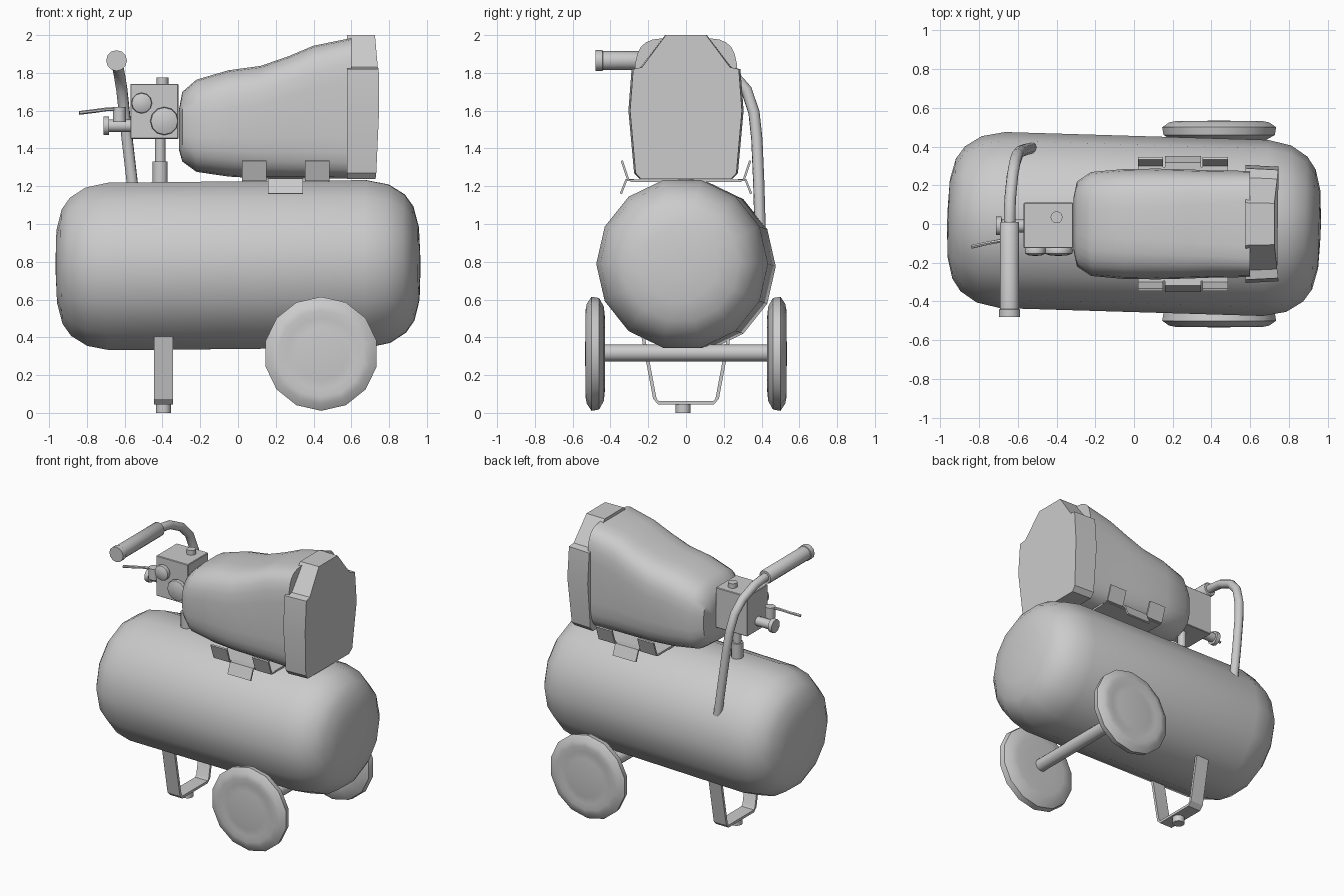
import bpy, bmesh, math
from mathutils import Vector, Matrix

cube = bpy.data.objects.get("Cube")
if cube:
    bpy.data.objects.remove(cube, do_unlink=True)

grey = bpy.data.materials.new("light_grey")
grey.use_nodes = True
colour = (0.6, 0.6, 0.6, 1)
grey.diffuse_color = colour
grey.node_tree.nodes["Principled BSDF"].inputs["Base Color"].default_value = colour


def finish(name, bm, angle=40):
    """Turn a bmesh into a shaded, coloured object."""
    bmesh.ops.recalc_face_normals(bm, faces=bm.faces)
    mesh = bpy.data.meshes.new(name)
    bm.to_mesh(mesh)
    bm.free()
    mesh.materials.append(grey)
    obj = bpy.data.objects.new(name, mesh)
    bpy.context.collection.objects.link(obj)
    bpy.ops.object.select_all(action='DESELECT')
    obj.select_set(True)
    bpy.context.view_layer.objects.active = obj
    bpy.ops.object.shade_smooth_by_angle(angle=math.radians(angle))
    return obj


def loft(name, rings, angle=40):
    """Skin a list of equal-length point rings and cap both ends."""
    bm = bmesh.new()
    loops = [[bm.verts.new(p) for p in ring] for ring in rings]
    n = len(loops[0])
    for a, b in zip(loops, loops[1:]):
        for i in range(n):
            j = (i + 1) % n
            bm.faces.new((a[i], a[j], b[j], b[i]))
    bm.faces.new(loops[0])
    bm.faces.new(loops[-1])
    return finish(name, bm, angle)


def revolve(name, profile, origin, axis, sides=12, phase=0.0, angle=40):
    """Spin (distance, radius) pairs about an axis through origin."""
    axis = Vector(axis).normalized()
    side = Vector((0, 0, 1)) if abs(axis.z) < 0.9 else Vector((1, 0, 0))
    u = axis.cross(side).normalized()
    v = axis.cross(u)
    turns = [math.tau * (i + phase) / sides for i in range(sides)]
    rings = [[Vector(origin) + axis * d + (u * math.cos(t) + v * math.sin(t)) * r
              for t in turns] for d, r in profile]
    return loft(name, rings, angle)


def tube(name, points, radius, sides=10):
    """Sweep a round section along a smooth path."""
    pts = [Vector(p) for p in points]
    rings = []
    side = Vector((1, 0.2, 0))
    for i, p in enumerate(pts):
        tangent = (pts[min(i + 1, len(pts) - 1)] - pts[max(i - 1, 0)]).normalized()
        u = (side - tangent * side.dot(tangent)).normalized()
        v = tangent.cross(u)
        rings.append([p + (u * math.cos(math.tau * k / sides)
                           + v * math.sin(math.tau * k / sides)) * radius
                      for k in range(sides)])
    return loft(name, rings, 50)


def box(name, low, high, bevel=0.0):
    bm = bmesh.new()
    bmesh.ops.create_cube(bm, size=1)
    low, high = Vector(low), Vector(high)
    for v in bm.verts:
        v.co = (low + high) / 2 + Vector(a * b for a, b in zip(v.co, high - low))
    if bevel:
        bmesh.ops.bevel(bm, geom=bm.edges[:], offset=bevel, segments=1, affect='EDGES')
    return finish(name, bm, 30)


def strip(name, path, x0, x1, thickness):
    """Bent sheet metal: a (y, z) path given thickness and an x width."""
    pts = [Vector(p) for p in path]
    rings = []
    for i, p in enumerate(pts):
        t = (pts[min(i + 1, len(pts) - 1)] - pts[max(i - 1, 0)]).normalized()
        n = Vector((-t.y, t.x)) * thickness / 2
        a, b = p + n, p - n
        rings.append([(x0, *a), (x1, *a), (x1, *b), (x0, *b)])
    return loft(name, rings, 30)


# Air tank with domed ends, set slightly askew
half = [(0.965, 0.05), (0.958, 0.2), (0.93, 0.31), (0.885, 0.375), (0.8, 0.43), (0.68, 0.455)]
tank_profile = [(-d, r) for d, r in half] + [(d, r) for d, r in reversed(half)]
revolve("air_tank", tank_profile, (0, 0, 0.782), (1, -0.03, 0.01), 14)

# Wheels and axle
wheel_profile = [(-0.052, 0.12), (-0.05, 0.2), (-0.045, 0.25), (-0.02, 0.295), (0.02, 0.302),
                 (0.045, 0.265), (0.052, 0.23), (0.045, 0.19), (0.05, 0.14), (0.054, 0.05)]
for name, s in (("right", -1), ("left", 1)):
    revolve(name + "_wheel", wheel_profile, (0.44, s * 0.48, 0.313), (0, s, 0), 14, 0.5)
revolve("axle", [(-0.44, 0.045), (0.44, 0.045)], (0.44, 0, 0.317), (0, 1, 0))

# Front leg strap with its foot
strip("front_leg", [(-0.23, 0.42), (-0.165, 0.075), (-0.145, 0.053),
                    (0.145, 0.053), (0.165, 0.075), (0.23, 0.42)], -0.445, -0.345, 0.018)
revolve("foot", [(0, 0.04), (0.05, 0.04)], (-0.395, -0.015, 0), (0, 0, 1))

# Motor cover: rounded box sections growing towards the fan end
sections = [(-0.312, 0.14, 1.39, 1.61, 3), (-0.295, 0.22, 1.33, 1.70, 3),
            (-0.22, 0.27, 1.275, 1.765, 3.2), (-0.05, 0.285, 1.25, 1.815, 3.4),
            (0.12, 0.287, 1.24, 1.838, 3.6), (0.27, 0.283, 1.24, 1.89, 4),
            (0.4, 0.278, 1.24, 1.945, 4.3), (0.6, 0.275, 1.24, 1.985, 5)]


def rounded(x, w, low, high, power, count=28):
    ring = []
    for i in range(count):
        t = math.tau * (i + 0.5) / count
        c, s = math.cos(t), math.sin(t)
        ring.append((x, w * math.copysign(abs(c) ** (2 / power), c),
                     (low + high) / 2
                     + (high - low) / 2 * math.copysign(abs(s) ** (2 / power), s)))
    return ring


loft("motor_cover", [rounded(*s) for s in sections])

# Fan cap with chamfered upper corners: (y, z, end x)
cap = [(0.11, 2.0, 0.725), (0.24, 1.83, 0.74), (0.288, 1.82, 0.745),
       (0.305, 1.6, 0.747), (0.275, 1.27, 0.732), (0.245, 1.237, 0.728)]
outline = cap + [(-y, z, x) for y, z, x in reversed(cap)]
loft("fan_cap", [[(0.577, y, z) for y, z, x in outline],
                 [(x, y * 0.97, z) for y, z, x in outline]], 25)

# Mounting plate with bent tabs on both sides
box("mounting_plate", (0.02, -0.295, 1.222), (0.48, 0.295, 1.236))
for name, s in (("right", -1), ("left", 1)):
    for place, x in (("rear", 0.02), ("front", 0.355)):
        strip(f"{name}_{place}_upper_tab",
              [(s * 0.26, 1.23), (s * 0.305, 1.232), (s * 0.34, 1.335)], x, x + 0.13, 0.012)
    strip(name + "_lower_tab",
          [(s * 0.26, 1.23), (s * 0.315, 1.235), (s * 0.345, 1.16)], 0.16, 0.345, 0.012)

# Pressure control box on its post
revolve("post", [(0, 0.04), (0.14, 0.04), (0.141, 0.028), (0.28, 0.028)],
        (-0.412, 0, 1.19), (0, 0, 1))
box("control_box", (-0.57, -0.125, 1.45), (-0.315, 0.11, 1.742), 0.004)
revolve("top_button", [(0, 0.031), (0.04, 0.031)], (-0.4, 0.035, 1.735), (0, 0, 1))
for name, x, z, r in (("small_gauge", -0.51, 1.64, 0.055), ("large_gauge", -0.39, 1.545, 0.075)):
    revolve(name, [(0, r * 0.9), (0.015, r), (0.033, r * 0.95), (0.042, r * 0.6), (0.045, r * 0.1)],
            (x, -0.12, z), (0, -1, 0))

# Outlet knob and lever
revolve("outlet_knob", [(0, 0.033), (0.115, 0.033), (0.116, 0.048), (0.145, 0.048)],
        (-0.568, -0.01, 1.52), (-1, 0, 0))
revolve("lever_pivot", [(0, 0.035), (0.08, 0.035)], (-0.628, -0.07, 1.54), (0, 0, 1))
tube("lever", [(-0.84, -0.118, 1.588), (-0.76, -0.1, 1.598), (-0.69, -0.087, 1.608),
               (-0.6, -0.07, 1.61)], 0.01, 6)

# Bent carrying handle with grip
tube("handle", [(-0.53, 0.392, 0.98), (-0.56, 0.385, 1.22), (-0.587, 0.375, 1.45),
                (-0.602, 0.36, 1.59), (-0.615, 0.32, 1.71), (-0.628, 0.25, 1.79),
                (-0.64, 0.13, 1.85), (-0.643, 0.03, 1.864), (-0.643, -0.1, 1.865)], 0.03)
revolve("grip", [(0, 0.045), (0.006, 0.05), (0.45, 0.05), (0.452, 0.055), (0.49, 0.055)],
        (-0.643, 0.01, 1.865), (0, -1, 0))
